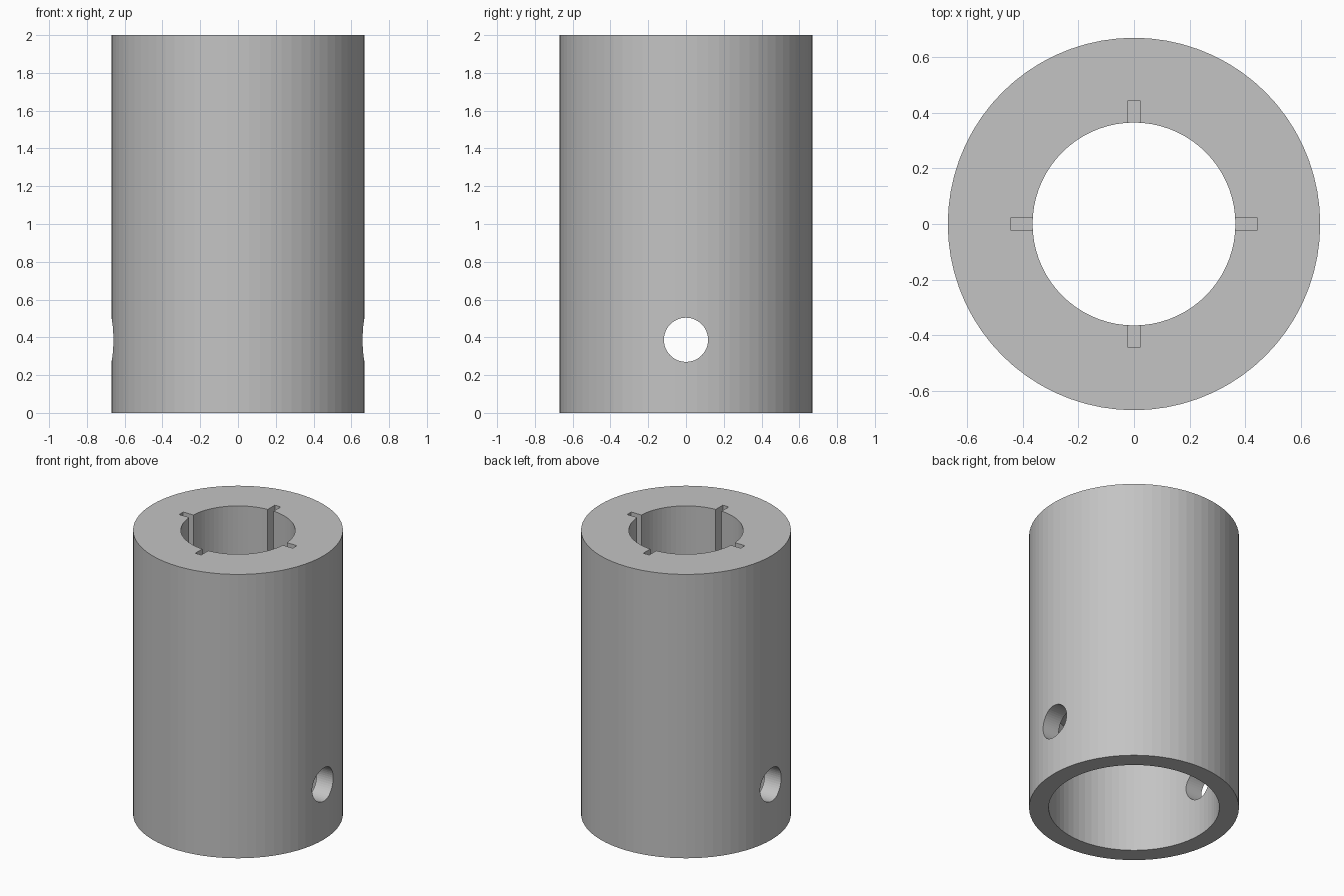
import bpy
import math

if "Cube" in bpy.data.objects:
    bpy.data.objects.remove(bpy.data.objects["Cube"], do_unlink=True)

HEIGHT = 2.0
OUTER_R = 0.67
BORE_R = 0.365      # upper bore
SOCKET_R = 0.545    # wider socket in the base
SOCKET_TOP = 0.78
SLOT_FLOOR = 1.0
HOLE_Z = 0.387
HOLE_R = 0.117

grey = bpy.data.materials.new("plain_grey")
grey.use_nodes = True
colour = (0.55, 0.55, 0.55, 1.0)
grey.diffuse_color = colour
grey.node_tree.nodes["Principled BSDF"].inputs["Base Color"].default_value = colour


def finish(obj, name):
    obj.name = name
    obj.data.materials.append(grey)
    return obj


def cylinder(name, radius, bottom, top, sides=72):
    bpy.ops.mesh.primitive_cylinder_add(
        vertices=sides, radius=radius, depth=top - bottom,
        location=(0, 0, (bottom + top) / 2))
    return finish(bpy.context.object, name)


def box(name, size, location):
    bpy.ops.mesh.primitive_cube_add(size=1, location=location)
    obj = finish(bpy.context.object, name)
    obj.scale = size
    return obj


# Solid sleeve body
sleeve = cylinder("sleeve", OUTER_R, 0, HEIGHT)

# Narrow bore above, wide socket below
cutters = [
    cylinder("bore_cutter", BORE_R, 0.5, HEIGHT + 0.1),
    cylinder("socket_cutter", SOCKET_R, -0.1, SOCKET_TOP),
]

# Crossed bars cut the four blind keyways
slot_height = HEIGHT + 0.1 - SLOT_FLOOR
slot_z = SLOT_FLOOR + slot_height / 2
cutters.append(box("keyway_cutter_x", (0.886, 0.046, slot_height), (0, 0, slot_z)))
cutters.append(box("keyway_cutter_y", (0.046, 0.886, slot_height), (0, 0, slot_z)))

# Cross pin hole through both side walls
pin = cylinder("pin_hole_cutter", HOLE_R, -1, 1, 48)
pin.rotation_euler = (0, math.pi / 2, 0)
pin.location = (0, 0, HOLE_Z)
cutters.append(pin)

bpy.context.view_layer.update()
for cutter in cutters:
    cut = sleeve.modifiers.new(cutter.name, "BOOLEAN")
    cut.operation = "DIFFERENCE"
    cut.solver = "EXACT"
    cut.object = cutter

# Apply the cuts, then discard the cutters
bpy.ops.object.select_all(action="DESELECT")
sleeve.select_set(True)
bpy.context.view_layer.objects.active = sleeve
for modifier in list(sleeve.modifiers):
    bpy.ops.object.modifier_apply(modifier=modifier.name)
for cutter in cutters:
    bpy.data.objects.remove(cutter, do_unlink=True)
